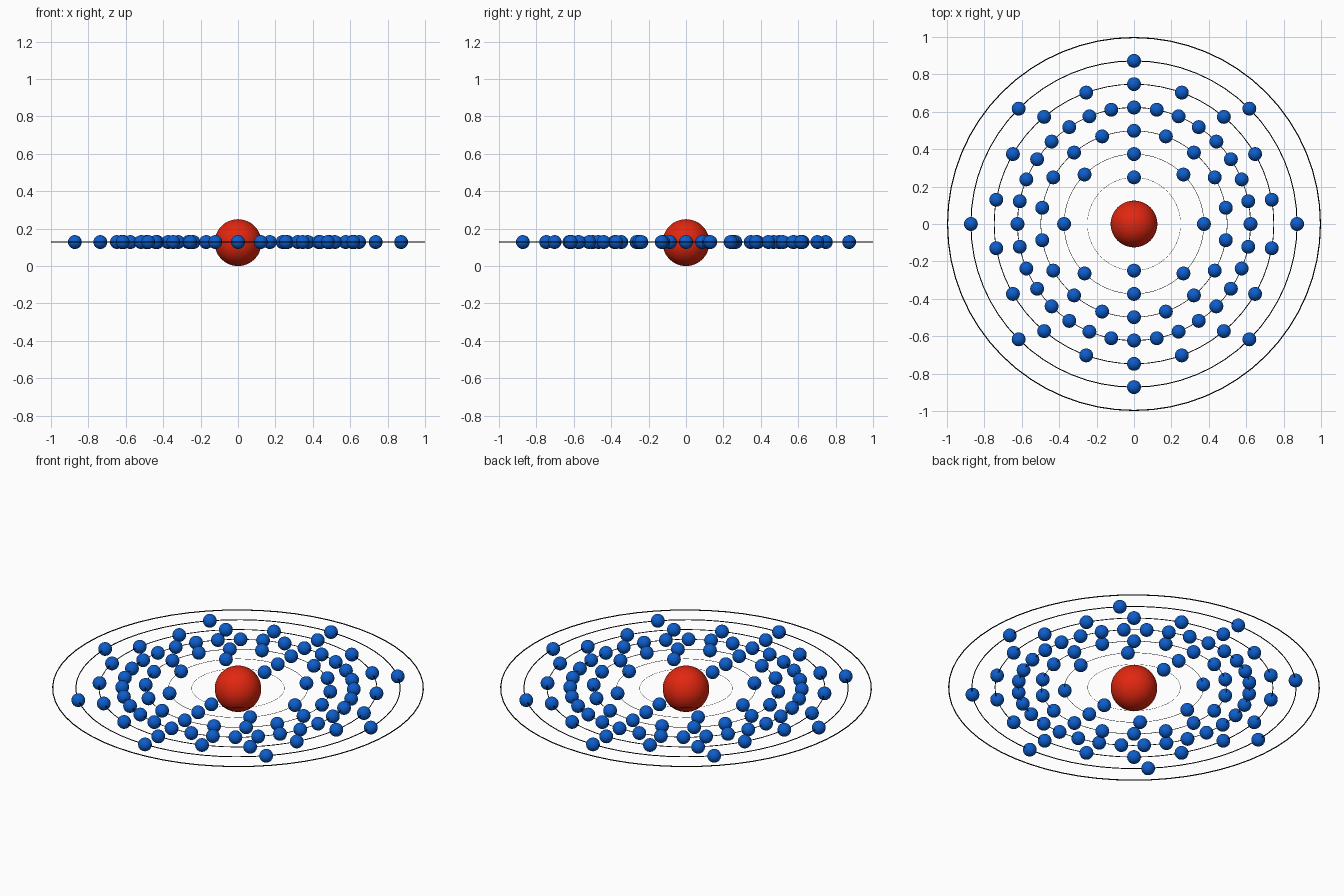
import bpy
from math import sin, cos, tau, pi

if "Cube" in bpy.data.objects:
    bpy.data.objects.remove(bpy.data.objects["Cube"])

Z = 0.128                              # height of the orbital plane
STEP = 0.1246                          # spacing between orbits
SHELLS = [2, 8, 18, 32, 18, 8, 0]      # electrons per orbit, inner to outer


def material(name, color):
    m = bpy.data.materials.new(name)
    m.diffuse_color = (*color, 1)
    m.use_nodes = True
    m.node_tree.nodes["Principled BSDF"].inputs["Base Color"].default_value = m.diffuse_color
    return m


def ball(name, radius, loc, mat, segs, rings):
    bpy.ops.mesh.primitive_uv_sphere_add(segments=segs, ring_count=rings,
                                         radius=radius, location=loc)
    ob = bpy.context.object
    ob.name = name
    ob.data.materials.append(mat)
    bpy.ops.object.shade_smooth()
    return ob


red = material("nucleus_red", (0.75, 0.02, 0.005))
blue = material("electron_blue", (0.004, 0.11, 0.6))
black = material("orbit_black", (0.0, 0.0, 0.0))

# nucleus
ball("nucleus", 0.125, (0, 0, 0.125), red, 48, 24)

# one electron mesh shared by all electrons
electron_mesh = None

for i, count in enumerate(SHELLS):
    radius = STEP * (i + 2)

    # thin orbit ring, thickness grows with its radius
    tube = 0.003 * radius
    bpy.ops.mesh.primitive_torus_add(major_radius=radius, minor_radius=tube,
                                     major_segments=64, minor_segments=8,
                                     location=(0, 0, Z))
    ring = bpy.context.object
    ring.name = f"orbit_{i + 1}"
    ring.data.materials.append(black)
    bpy.ops.object.shade_smooth()

    # electrons evenly spaced, starting at the back
    for k in range(count):
        a = pi / 2 + tau * k / count
        loc = (radius * cos(a), radius * sin(a), Z)
        name = f"electron_{i + 1}_{k + 1}"
        if electron_mesh is None:
            electron_mesh = ball(name, 0.037, loc, blue, 32, 16).data
        else:
            ob = bpy.data.objects.new(name, electron_mesh)
            ob.location = loc
            bpy.context.collection.objects.link(ob)
